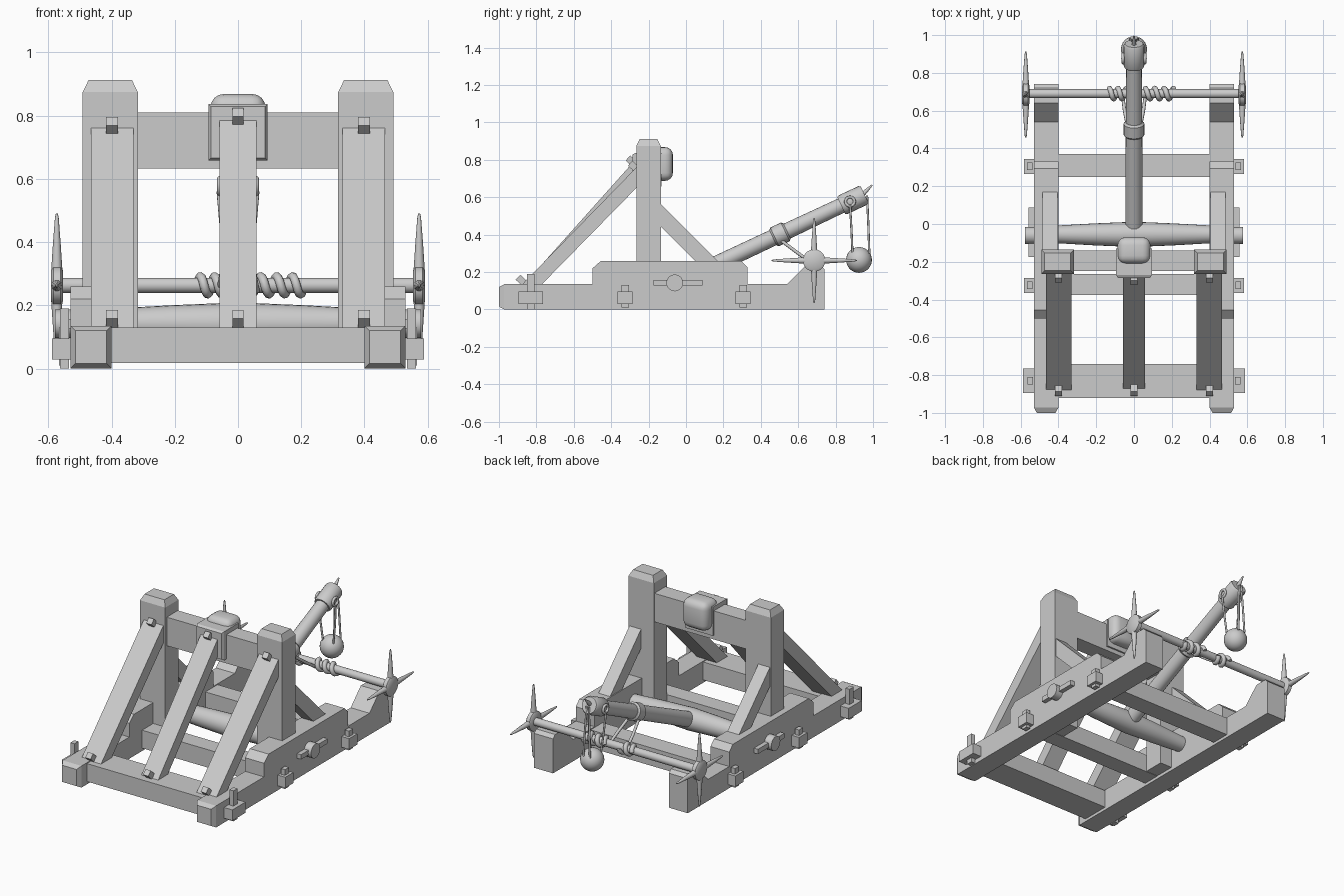
import bpy, bmesh, math
from mathutils import Vector

if "Cube" in bpy.data.objects:
    bpy.data.objects.remove(bpy.data.objects["Cube"])

wood = bpy.data.materials.new("pale_grey")
wood.diffuse_color = (0.6, 0.6, 0.6, 1)
wood.use_nodes = True
wood.node_tree.nodes["Principled BSDF"].inputs["Base Color"].default_value = wood.diffuse_color


def finish(name, bm, smooth=False):
    bmesh.ops.recalc_face_normals(bm, faces=bm.faces)
    me = bpy.data.meshes.new(name)
    bm.to_mesh(me)
    bm.free()
    me.materials.append(wood)
    ob = bpy.data.objects.new(name, me)
    bpy.context.collection.objects.link(ob)
    if smooth:
        bpy.ops.object.select_all(action='DESELECT')
        ob.select_set(True)
        bpy.context.view_layer.objects.active = ob
        bpy.ops.object.shade_smooth_by_angle(angle=math.radians(40))
    return ob


def box(name, x, y, z, tilt=0):
    """Box from (low, high) ranges, optionally tilted about its own x axis."""
    bm = bmesh.new()
    bmesh.ops.create_cube(bm, size=1)
    for v in bm.verts:
        v.co = Vector([v.co[i] * (r[1] - r[0]) for i, r in enumerate((x, y, z))])
    ob = finish(name, bm)
    ob.location = [(r[0] + r[1]) / 2 for r in (x, y, z)]
    ob.rotation_euler.x = tilt
    return ob


def plank(name, x0, x1, yz):
    """Side profile in y, z extruded from x0 to x1."""
    bm = bmesh.new()
    f = bm.faces.new([bm.verts.new((x0, y, z)) for y, z in yz])
    r = bmesh.ops.extrude_face_region(bm, geom=[f])
    for v in r['geom']:
        if isinstance(v, bmesh.types.BMVert):
            v.co.x = x1
    return finish(name, bm)


def chamfer_end(ob, axis, sign, inset, depth):
    """Taper one end of a box into a blunt pyramid."""
    bm = bmesh.new()
    bm.from_mesh(ob.data)
    f = max(bm.faces, key=lambda f: f.calc_center_median()[axis] * sign)
    bmesh.ops.inset_region(bm, faces=[f], thickness=inset)
    for v in bm.verts:
        if v not in f.verts and any(e.other_vert(v) in f.verts for e in v.link_edges):
            v.co[axis] -= sign * depth
    bm.to_mesh(ob.data)
    bm.free()


def lathe(name, start, end, profile, n=20):
    """Round part: profile of (fraction along axis, radius)."""
    a, b = Vector(start), Vector(end)
    q = (b - a).to_track_quat('Z', 'Y')
    bm = bmesh.new()
    rings = []
    for t, r in profile:
        c = a.lerp(b, t)
        rings.append([bm.verts.new(c + q @ Vector((r * math.cos(k * math.tau / n),
                      r * math.sin(k * math.tau / n), 0))) for k in range(n)])
    for p, s in zip(rings, rings[1:]):
        for k in range(n):
            bm.faces.new((p[k], p[(k + 1) % n], s[(k + 1) % n], s[k]))
    bm.faces.new(rings[0])
    bm.faces.new(rings[-1])
    return finish(name, bm, True)


def rod(name, a, b, r, n=20):
    return lathe(name, a, b, [(0, r), (1, r)], n)


def rope(name, pts, r):
    cu = bpy.data.curves.new(name, 'CURVE')
    cu.dimensions = '3D'
    cu.bevel_depth, cu.bevel_resolution, cu.use_fill_caps = r, 2, True
    sp = cu.splines.new('POLY')
    sp.points.add(len(pts) - 1)
    for p, c in zip(sp.points, pts):
        p.co = (*c, 1)
    cu.materials.append(wood)
    ob = bpy.data.objects.new(name, cu)
    bpy.context.collection.objects.link(ob)


def span(s, a, b):
    return tuple(sorted((s * a, s * b)))


# Parts mirrored on both sides
for s, side in ((1, "right"), (-1, "left")):
    # base rail with raised seats
    rail = box(f"rail_{side}", span(s, .4, .53), (-1, .7), (0, .135))
    chamfer_end(rail, 1, -1, .022, .028)
    plank(f"rail_end_{side}", s * .4, s * .53,
          [(.54, 0), (.54, .135), (.64, .235), (.72, .235), (.74, .215), (.74, 0)])
    plank(f"rail_block_{side}", s * .4, s * .53,
          [(-.5, .1), (-.5, .22), (-.455, .26), (.295, .26), (.33, .225), (.33, .1)])
    # upright and its braces
    post = box(f"post_{side}", span(s, .317, .491), (-.265, -.135), (.02, .912))
    chamfer_end(post, 2, 1, .026, .037)
    plank(f"front_brace_{side}", s * .33, s * .465,
          [(-.88, .13), (-.265, .76), (-.265, .65), (-.775, .13)])
    plank(f"rear_brace_{side}", s * .405, s * .485,
          [(-.136, .565), (.18, .25), (.06, .25), (-.136, .445)])
    for y, z in ((-.28, .765), (-.88, .155)):
        box(f"brace_peg_{side}", span(s, .38, .417), (y - .025, y + .025), (z - .018, z + .018), -.75)
    # through tenons and wedges
    for y, w, x1, pz, px in ((-.83, .065, .588, (0, .19), .535),
                             (-.325, .04, .582, (.01, .13), .538), (.305, .04, .582, (.01, .13), .538)):
        box(f"tenon_{side}", span(s, .5, x1), (y - w, y + w), (.028, .095))
        box(f"tenon_wedge_{side}", span(s, px, px + .028), (y - .02, y + .02), pz)
    # torsion washer and lever
    rod(f"torsion_washer_{side}", (s * .52, -.06, .142), (s * .578, -.06, .142), .045)
    box(f"torsion_lever_{side}", span(s, .528, .558), (-.175, .087), (.127, .157))
    # winch hub and four tapered handles
    lathe(f"winch_hub_{side}", (s * .553, .685, .262), (s * .592, .685, .262),
          [(0, .048), (.2, .06), (.8, .06), (1, .048)])
    for k in range(4):
        d = Vector((0, math.cos(k * math.pi / 2), math.sin(k * math.pi / 2)))
        c = Vector((s * .573, .685, .262))
        lathe(f"winch_handle_{side}", c + d * .045, c + d * .228,
              [(0, .018), (.5, .012), (.93, .006), (1, .003)], 10)

# cross beams
for name, y0, y1 in (("front_beam", -.92, -.74), ("middle_beam", -.375, -.265), ("rear_beam", .25, .37)):
    box(name, (-.42, .42), (y0, y1), (.018, .13))
box("top_beam", (-.33, .33), (-.25, -.14), (.632, .81))

# centre brace with pegs, stop block and its cushion
plank("centre_brace", -.058, .058, [(-.87, .13), (-.28, .79), (-.28, .68), (-.775, .13)])
for y, z in ((-.292, .793), (-.88, .155)):
    box("centre_peg", (-.018, .018), (y - .025, y + .025), (z - .018, z + .018), -.75)
block = box("stop_block", (-.094, .094), (-.285, -.13), (.658, .837))
chamfer_end(block, 1, -1, .012, .015)
cushion = box("stop_cushion", (-.087, .087), (-.21, -.07), (.688, .868))
bev = cushion.modifiers.new("round", 'BEVEL')
bev.width, bev.segments = .042, 4
for p in cushion.data.polygons:
    p.use_smooth = True

# torsion bundle
lathe("torsion_bundle", (-.53, -.055, .142), (.53, -.055, .142),
      [(0, .045), (.12, .047), (.3, .058), (.5, .067), (.7, .058), (.88, .047), (1, .045)], 24)

# throwing arm with collars
A, B = Vector((0, -.04, .146)), Vector((0, .95, .612))
U = (B - A).normalized()


def arm_at(y):
    return A + (B - A) * ((y + .04) / .99)


lathe("throwing_arm", A, B, [(0, .046), (.5, .044), (1, .04)])
lathe("arm_collar", arm_at(.465), arm_at(.54), [(0, .045), (.12, .055), (.88, .055), (1, .045)])
lathe("arm_head", arm_at(.83), arm_at(.955), [(0, .05), (.08, .055), (.92, .055), (1, .048)])
lathe("release_pin", B - U * .02, (0, .995, .665), [(0, .014), (.5, .011), (1, .004)], 10)

# sling eyes, sling ropes and shot
for s in (1, -1):
    bpy.ops.mesh.primitive_torus_add(major_radius=.024, minor_radius=.008, major_segments=20,
                                     minor_segments=8, location=(s * .058, .877, .577),
                                     rotation=(0, math.pi / 2, 0))
    eye = bpy.context.object
    eye.name = "sling_eye"
    eye.data.materials.append(wood)
    bpy.ops.object.shade_smooth()
    rope("sling_rope", [(s * .062, .877, .56), (s * .05, .885, .42), (s * .035, .89, .3)], .006)
    rope("release_rope", [(s * .008, .968, .61), (s * .016, .975, .45), (s * .022, .98, .3)], .006)
bpy.ops.mesh.primitive_uv_sphere_add(segments=24, ring_count=14, radius=.069, location=(0, .925, .265))
shot = bpy.context.object
shot.name = "sling_shot"
shot.data.materials.append(wood)
bpy.ops.object.shade_smooth()

# winch axle, wound rope and pull ropes
rod("winch_axle", (-.575, .69, .263), (.575, .69, .263), .024)
for x0, x1, turns in ((-.13, -.04, 2), (.06, .21, 3)):
    n = turns * 16
    rope("wound_rope", [(x0 + (x1 - x0) * i / n, .69 + .028 * math.cos(i * math.tau / 16),
                         .263 + .028 * math.sin(i * math.tau / 16)) for i in range(n + 1)], .014)
for s in (1, -1):
    rope("pull_rope", [(s * .03, .5, .375), (s * .05, .6, .3), (s * .06, .68, .245)], .009)
